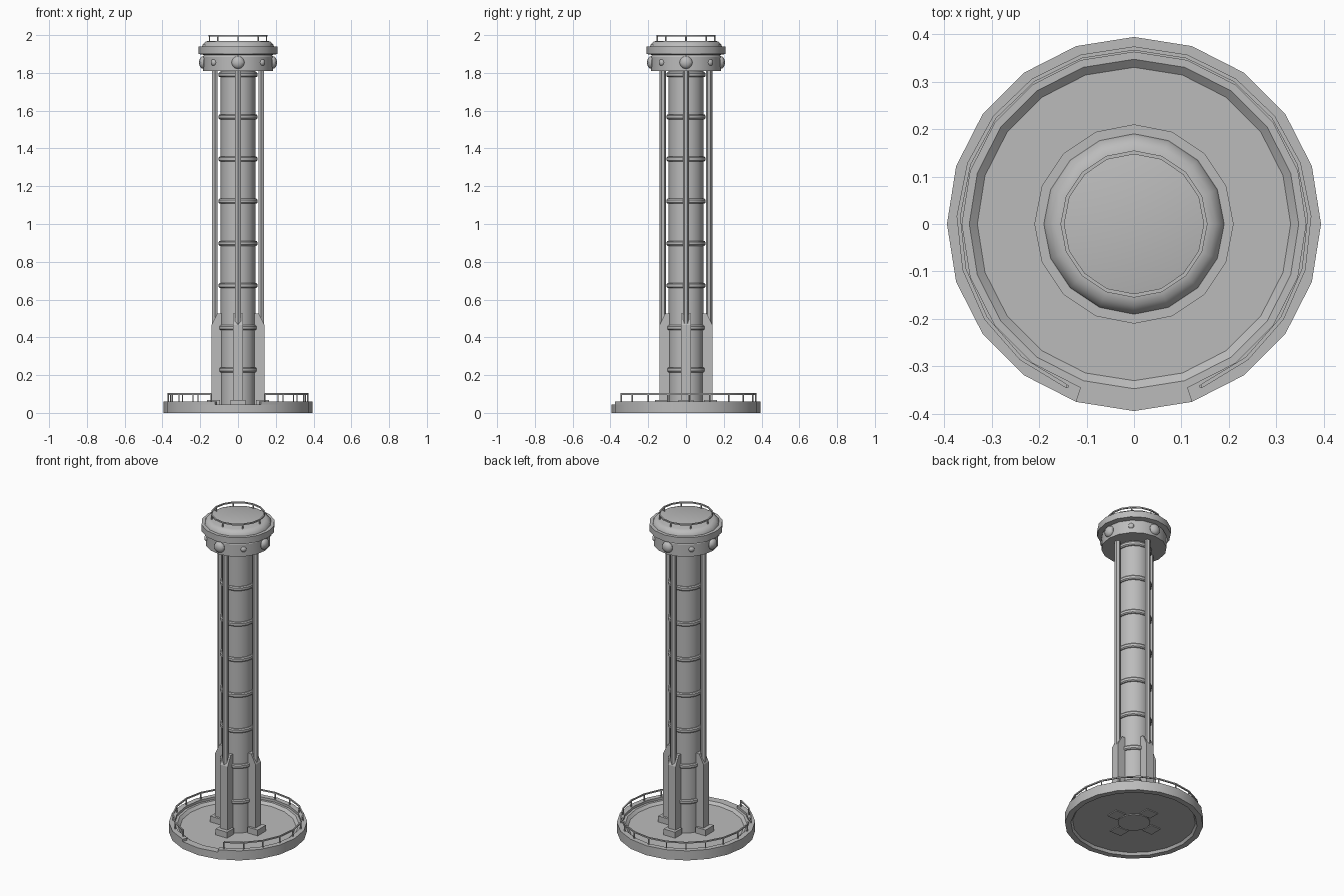
import bpy, bmesh, math
from mathutils import Matrix, Vector

if "Cube" in bpy.data.objects:
    bpy.data.objects.remove(bpy.data.objects["Cube"])

TAU = math.tau
grey = bpy.data.materials.new("plain_grey")
grey.use_nodes = True
COLOUR = (0.5, 0.5, 0.5, 1)
grey.diffuse_color = COLOUR
grey.node_tree.nodes["Principled BSDF"].inputs["Base Color"].default_value = COLOUR


def finish(name, bm, smooth=True):
    bmesh.ops.recalc_face_normals(bm, faces=bm.faces)
    mesh = bpy.data.meshes.new(name)
    bm.to_mesh(mesh)
    bm.free()
    mesh.materials.append(grey)
    obj = bpy.data.objects.new(name, mesh)
    bpy.context.collection.objects.link(obj)
    if smooth:
        bpy.ops.object.select_all(action='DESELECT')
        obj.select_set(True)
        bpy.context.view_layer.objects.active = obj
        bpy.ops.object.shade_smooth_by_angle(angle=math.radians(30))
    return obj


def lathe(name, profile, sides, gap=0.0, closed=False, smooth=True):
    """Turn a (radius, z) profile about z; gap is an opening at the front."""
    bm = bmesh.new()
    count = sides + 1 if gap else sides
    rings = []
    for i in range(count):
        a = -TAU / 4 + gap / 2 + (TAU - gap) * i / sides
        rings.append([bm.verts.new((r * math.cos(a), r * math.sin(a), z)) for r, z in profile])
    steps = len(profile) if closed else len(profile) - 1
    for i in range(sides):
        a, b = rings[i], rings[(i + 1) % count]
        for j in range(steps):
            k = (j + 1) % len(profile)
            bm.faces.new((a[j], b[j], b[k], a[k]))
    if gap:
        bm.faces.new(rings[0])
        bm.faces.new(rings[-1])
    bmesh.ops.remove_doubles(bm, verts=bm.verts, dist=1e-5)
    return finish(name, bm, smooth)


def bar_profile(r, z, t):
    return [(r - t, z - t), (r + t, z - t), (r + t, z + t), (r - t, z + t)]


def posts(name, r, low, high, angles, thick):
    bm = bmesh.new()
    for a in angles:
        place = Matrix.Translation((r * math.cos(a), r * math.sin(a), (low + high) / 2))
        bmesh.ops.create_cone(bm, cap_ends=True, segments=6, radius1=thick,
                              radius2=thick, depth=high - low, matrix=place)
    return finish(name, bm)


def box(name, size, centre, angle):
    bm = bmesh.new()
    bmesh.ops.create_cube(bm, size=1, matrix=Matrix.Rotation(angle, 4, 'Z')
                          @ Matrix.Translation(centre) @ Matrix.Diagonal((*size, 1)))
    return finish(name, bm, False)


# Base platform: recessed floor, stepped edge, raised rim open at the front
FACET = TAU / 20
lathe("base_platform", [(0, 0.015), (0.35, 0.015), (0.36, 0), (0.394, 0), (0.394, 0.045),
                        (0.347, 0.045), (0.33, 0.03), (0, 0.03)], 20)
lathe("base_rim", [(0.362, 0.04), (0.394, 0.04), (0.394, 0.06), (0.362, 0.06)],
      18, gap=2 * FACET, closed=True)

# Base railing
OPEN = math.radians(45)
lathe("base_rail", bar_profile(0.37, 0.1, 0.004), 18, gap=OPEN, closed=True)
posts("base_rail_posts", 0.37, 0.055, 0.1,
      [-TAU / 4 + OPEN / 2 + (TAU - OPEN) * i / 18 for i in range(19)], 0.004)

# Column with evenly spaced bands
lathe("column", [(0, 0.01), (0.092, 0.01), (0.092, 1.83), (0, 1.83)], 16)
for i in range(8):
    z = 0.228 + i * 0.2232
    lathe(f"column_band_{i + 1}", [(0.085, z - 0.013), (0.098, z - 0.013), (0.103, z - 0.007),
                                   (0.103, z + 0.007), (0.098, z + 0.013), (0.085, z + 0.013)], 16)

# Four supports: foot, buttress and riser pipe
for i, side in enumerate(("left", "back", "right", "front")):
    turn = i * TAU / 4
    box(f"{side}_foot", (0.07, 0.08, 0.057), (0.13, 0, 0.0385), turn)
    bm = bmesh.new()
    outline = [(0.08, 0.03), (0.14, 0.03), (0.14, 0.465), (0.11, 0.525), (0.08, 0.525)]
    face = bm.faces.new([bm.verts.new((x, -0.026, z)) for x, z in outline])
    out = bmesh.ops.extrude_face_region(bm, geom=[face])
    bmesh.ops.translate(bm, vec=Vector((0, 0.052, 0)),
                        verts=[v for v in out["geom"] if isinstance(v, bmesh.types.BMVert)])
    bmesh.ops.rotate(bm, cent=(0, 0, 0), matrix=Matrix.Rotation(turn, 3, 'Z'), verts=bm.verts)
    finish(f"{side}_buttress", bm, False)
    posts(f"{side}_riser_pipe", 0.122, 0.4, 1.83, [turn], 0.017)

# Head: drum, overhanging collar and domed roof
lathe("head", [(0, 1.81), (0.186, 1.81), (0.186, 1.885), (0.18, 1.895), (0.21, 1.9),
               (0.21, 1.94), (0.19, 1.94), (0.186, 1.952), (0.172, 1.965), (0.157, 1.97),
               (0, 1.97)], 16)

# Round lamps on the drum, large and small in turn
for i in range(8):
    a = i * TAU / 8
    radius = 0.017 if i % 2 else 0.034
    bm = bmesh.new()
    bmesh.ops.create_uvsphere(bm, u_segments=12, v_segments=8, radius=radius,
                              matrix=Matrix.Rotation(a, 4, 'Z') @ Matrix.Translation((0.183, 0, 1.855))
                              @ Matrix.Diagonal((0.7, 1, 1, 1)))
    finish(f"head_lamp_{i + 1}", bm)

# Roof railing
lathe("roof_rail", bar_profile(0.151, 1.996, 0.004), 16, closed=True)
posts("roof_rail_posts", 0.151, 1.965, 1.996, [i * TAU / 8 for i in range(8)], 0.004)
